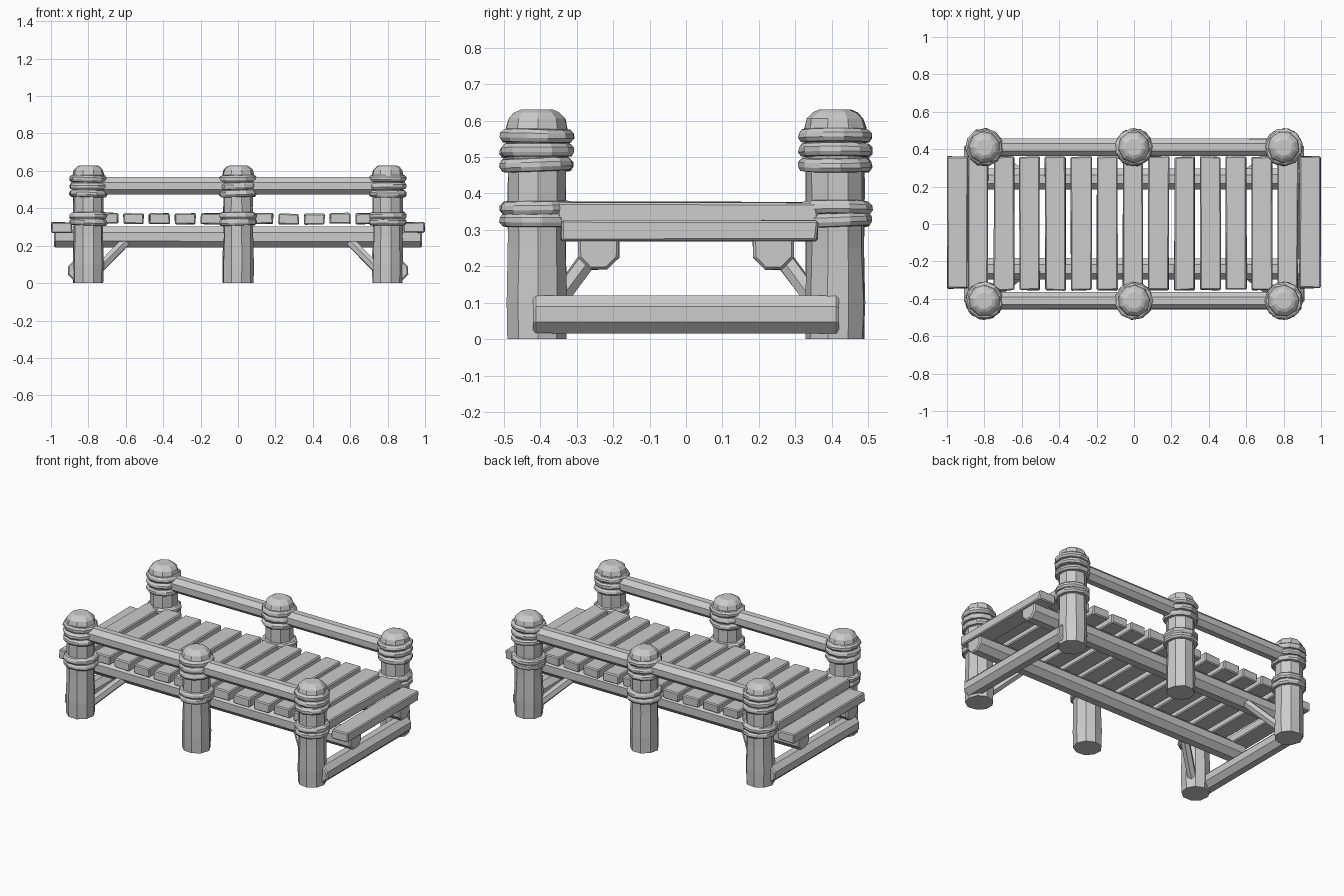
import bpy, bmesh, math, random
from mathutils import Vector, Matrix

random.seed(4)
old = bpy.data.objects.get("Cube")
if old:
    bpy.data.objects.remove(old, do_unlink=True)

wood = bpy.data.materials.new("grey_wood")
wood.use_nodes = True
GREY = (0.6, 0.6, 0.6, 1)
wood.diffuse_color = GREY
wood.node_tree.nodes["Principled BSDF"].inputs["Base Color"].default_value = GREY


def finish(bm, name, matrix):
    bmesh.ops.recalc_face_normals(bm, faces=bm.faces)
    mesh = bpy.data.meshes.new(name)
    bm.to_mesh(mesh)
    bm.free()
    mesh.materials.append(wood)
    ob = bpy.data.objects.new(name, mesh)
    ob.matrix_world = matrix
    bpy.context.collection.objects.link(ob)
    return ob


def lathe(name, profile, sides, matrix, jitter=0.0, turn=0.0):
    """Closed faceted solid from (radius, height) rows around local z."""
    bm = bmesh.new()
    rows = []
    for r, z in profile:
        row = []
        for i in range(sides):
            a = math.tau * (i + turn) / sides
            rr = r + random.uniform(-jitter, jitter)
            row.append(bm.verts.new((rr * math.cos(a), rr * math.sin(a), z)))
        rows.append(row)
    for low, high in zip(rows, rows[1:]):
        for i in range(sides):
            j = (i + 1) % sides
            bm.faces.new((low[i], low[j], high[j], high[i]))
    bm.faces.new(rows[0][::-1])
    bm.faces.new(rows[-1])
    return finish(bm, name, matrix)


def log(name, start, end, radius, sides, turn=0.5, chamfer=0.008):
    """Faceted log with chamfered ends running between two points."""
    start, end = Vector(start), Vector(end)
    d = end - start
    length = d.length
    matrix = Matrix.Translation(start) @ d.to_track_quat('Z', 'Y').to_matrix().to_4x4()
    rows = [(radius - chamfer, 0), (radius, chamfer),
            (radius, length - chamfer), (radius - chamfer, length)]
    return lathe(name, rows, sides, matrix, 0.001, turn)


def plank(name, centre, size):
    """Slightly skewed board with worn edges."""
    bm = bmesh.new()
    bmesh.ops.create_cube(bm, size=1)
    bmesh.ops.scale(bm, vec=size, verts=bm.verts)
    for v in bm.verts:
        v.co += Vector((random.uniform(-1, 1) * 0.003, random.uniform(-1, 1) * 0.004,
                        random.uniform(-1, 1) * 0.002))
    bmesh.ops.bevel(bm, geom=bm.edges[:], offset=0.006, segments=1, affect='EDGES')
    return finish(bm, name, Matrix.Translation(centre))


POST_X, POST_Y = 0.8, 0.41
post_profile = [(0.082, 0), (0.084, 0.1), (0.08, 0.25), (0.081, 0.4), (0.08, 0.57),
                (0.086, 0.578), (0.079, 0.605), (0.062, 0.622), (0.045, 0.63)]
ring_profile = [(0.082, -0.019), (0.095, -0.017), (0.102, -0.006),
                (0.101, 0.007), (0.092, 0.017), (0.082, 0.019)]
ring_heights = (0.327, 0.36, 0.479, 0.519, 0.558)

# Posts with rope bindings
for side, y in (("front", -POST_Y), ("back", POST_Y)):
    for place, x in (("right", -POST_X), ("middle", 0), ("left", POST_X)):
        base = Matrix.Translation((x, y, 0))
        lathe(f"{side}_{place}_post", post_profile, 9, base, 0.002, random.random())
        for n, z in enumerate(ring_heights):
            tilt = Matrix.Rotation(random.uniform(-0.05, 0.05), 4, random.choice("XY"))
            lathe(f"{side}_{place}_rope_{n}", ring_profile, 11,
                  Matrix.Translation((x, y, z)) @ tilt, 0.002, random.random())
    # Handrail
    log(f"{side}_handrail", (-POST_X, y, 0.52), (POST_X, y, 0.52), 0.05, 8)
    # Deck beam
    s = math.copysign(1, y)
    log(f"{side}_deck_beam", (-0.985, 0.24 * s, 0.247), (0.985, 0.24 * s, 0.247), 0.061, 8)
    # Diagonal braces
    for place, t in (("right", -1), ("left", 1)):
        log(f"{side}_{place}_brace", (0.79 * t, 0.41 * s, 0.03),
            (0.59 * t, 0.26 * s, 0.232), 0.027, 6, 0.5, 0.003)

# Low cross beams and end steps
for place, t in (("right", -1), ("left", 1)):
    log(f"{place}_cross_beam", (0.858 * t, -0.42, 0.068), (0.858 * t, 0.42, 0.068), 0.056, 8)
    plank(f"{place}_end_plank", (0.943 * t, 0.008, 0.297), (0.112, 0.705, 0.057))

# Deck planks
for i in range(-6, 7):
    plank(f"deck_plank_{i + 7}", (0.138 * i - 0.006, 0.003, 0.345 + random.uniform(-0.003, 0.003)),
          (0.11, 0.715, 0.058))
